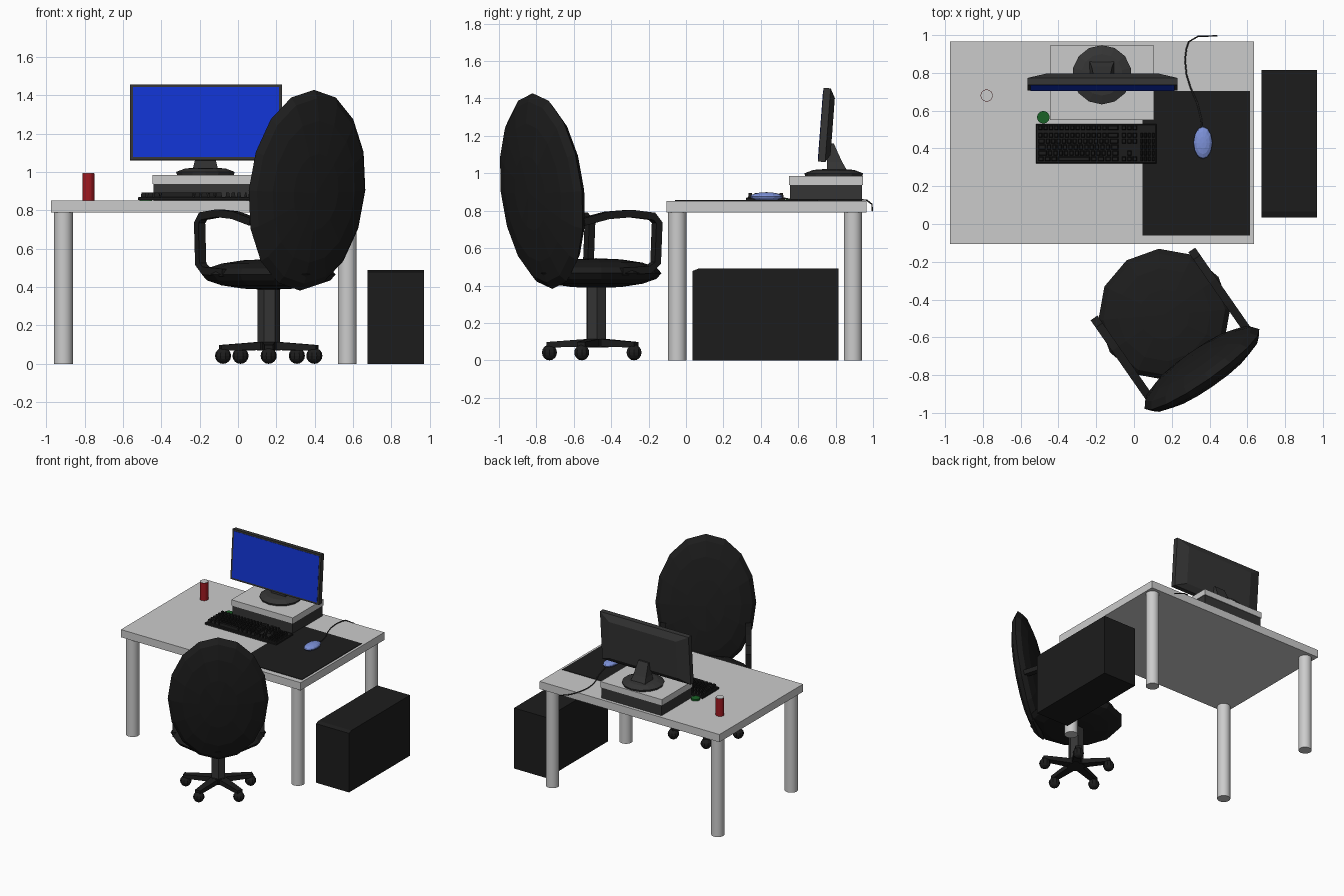
import bpy, bmesh
from math import sin, cos, pi, radians
from mathutils import Matrix, Vector

if "Cube" in bpy.data.objects:
    bpy.data.objects.remove(bpy.data.objects["Cube"])

T, I = Matrix.Translation, Matrix.Identity(4)


def mat(name, r, g, b):
    m = bpy.data.materials.new(name)
    m.diffuse_color = (r, g, b, 1)
    m.use_nodes = True
    m.node_tree.nodes["Principled BSDF"].inputs["Base Color"].default_value = m.diffuse_color
    return m


BLACK = mat("black", .012, .012, .012)
DARK = mat("dark_grey", .035, .035, .035)
BLUE = mat("screen_blue", .006, .035, .65)
PALE = mat("mouse_blue", .2, .28, .68)
RED = mat("can_red", .35, .01, .015)
GREEN = mat("coaster_green", .01, .12, .02)


def finish(bm, name, m=None, M=I):
    bmesh.ops.recalc_face_normals(bm, faces=bm.faces)
    me = bpy.data.meshes.new(name)
    bm.to_mesh(me)
    bm.free()
    me.transform(M)
    if m:
        me.materials.append(m)
    ob = bpy.data.objects.new(name, me)
    bpy.context.collection.objects.link(ob)
    return ob


def add_loft(bm, rings):
    """Bridge a stack of equal-sized rings and cap both ends."""
    vs = [[bm.verts.new(p) for p in r] for r in rings]
    n = len(vs[0])
    for a, b in zip(vs, vs[1:]):
        for i in range(n):
            bm.faces.new((a[i], a[(i + 1) % n], b[(i + 1) % n], b[i]))
    bm.faces.new(vs[0][::-1])
    bm.faces.new(vs[-1])


def loft(name, rings, m=None, M=I):
    bm = bmesh.new()
    add_loft(bm, rings)
    return finish(bm, name, m, M)


def rect(x0, x1, y0, y1, z):
    return [(x0, y0, z), (x1, y0, z), (x1, y1, z), (x0, y1, z)]


def box(name, x, y, z, m=None, M=I):
    return loft(name, [rect(*x, *y, z[0]), rect(*x, *y, z[1])], m, M)


def lathe(name, c, profile, n, m=None, M=I):
    return loft(name, [[(c[0] + r * cos(2 * pi * (i + .5) / n), c[1] + r * sin(2 * pi * (i + .5) / n), z)
                        for i in range(n)] for r, z in profile], m, M)


def ball(name, seg, rings, M, m):
    bm = bmesh.new()
    bmesh.ops.create_uvsphere(bm, u_segments=seg, v_segments=rings, radius=1)
    return finish(bm, name, m, M)


# Desk
box("desk_top", (-.975, .635), (-.105, .965), (.79, .852))
for x in (-.91, .57):
    for y in (-.047, .893):
        o = lathe("desk_leg", (x, y), [(.049, 0), (.049, .79)], 24)
        for p in o.data.polygons:
            p.use_smooth = abs(p.normal.z) < .5

# Computer tower with a sloped front top edge
loft("tower", [[(x, .035, 0), (x, .815, 0), (x, .815, .49), (x, .065, .49), (x, .035, .478)]
               for x in (.675, .97)], BLACK)

# Riser case under the monitor
box("riser_lower", (-.44, .1), (.555, .94), (.852, .94), DARK)
box("riser_upper", (-.445, .105), (.55, .945), (.938, .985))

# Monitor foot and neck
lathe("monitor_foot", (-.17, .79), [(.152, .985), (.157, 1.0), (.11, 1.018), (.06, 1.022)], 14, DARK)
loft("monitor_neck", [rect(-.235, -.105, .755, .86, 1.018),
                      rect(-.225, -.115, .755, .835, 1.06),
                      rect(-.215, -.125, .755, .79, 1.16)], DARK)

# Monitor panel, tilted back, with tapered rear housing
P = T((-.167, .706, 1.063)) @ Matrix.Rotation(radians(-4.3), 4, 'X')


def upright(hx, z0, z1, y):
    return [(-hx, y, z0), (hx, y, z0), (hx, y, z1), (-hx, y, z1)]


loft("monitor_case", [upright(.396, 0, .395, 0), upright(.396, 0, .395, .038),
                      upright(.3, .04, .345, .064)], DARK, P)
loft("monitor_screen", [upright(.381, .014, .381, -.002), upright(.381, .014, .381, .004)], BLUE, P)

# Keyboard: base plus tapered keys
loft("keyboard_base", [rect(-.52, .12, .32, .53, .853), rect(-.52, .12, .32, .53, .866),
                       rect(-.515, .115, .325, .525, .871)], BLACK)
bm = bmesh.new()


def key(x0, x1, row):
    y = .332 + row * .0315 + (.008 if row == 5 else 0)
    x0, x1 = x0 + .003, x1 - .003
    add_loft(bm, [rect(x0, x1, y, y + .025, .869),
                  rect(x0 + .004, x1 - .004, y + .003, y + .021, .894)])


for row in range(6):
    if row == 0:
        cuts = [-.51, -.475, -.44, -.405, -.23, -.195, -.155, -.12, -.08]
    else:
        first = -.51 + (.028, .052, .046, .04, .028, .028)[row]
        cuts = [-.51] + [first + i * .0283 for i in range(13)] + [-.08]
    for a, b in zip(cuts, cuts[1:]):
        key(a, b, row)
    for i in range(3):
        if row in (0, 3, 4, 5) or (row == 1 and i == 1):
            key(-.068 + i * .029, -.039 + i * .029, row)
    if row < 5:
        for i in range(4):
            key(.03 + i * .0205, .0505 + i * .0205, row)
finish(bm, "keyboard_keys", BLACK)

# Mouse pad, mouse and cord
box("mouse_pad", (.045, .615), (-.06, .705), (.85, .856), BLACK)
ball("mouse", 12, 8, T((.365, .43, .875)) @ Matrix.Diagonal((.05, .086, .024, 1)), PALE)
cu = bpy.data.curves.new("mouse_cord", 'CURVE')
cu.dimensions = '3D'
cu.bevel_depth = .004
cu.bevel_resolution = 1
cu.use_fill_caps = True
path = [(.362, .5, .872), (.355, .56, .86), (.335, .64, .859), (.3, .72, .859), (.278, .79, .859),
        (.27, .87, .859), (.278, .93, .859), (.29, .965, .857), (.34, .994, .835), (.44, .996, .8)]
sp = cu.splines.new('POLY')
sp.points.add(len(path) - 1)
for p, q in zip(sp.points, path):
    p.co = (*q, 1)
cu.materials.append(DARK)
bpy.context.collection.objects.link(bpy.data.objects.new("mouse_cord", cu))

# Drink can and small disc
lathe("can", (-.78, .68), [(.032, .852), (.032, .993)], 20, RED)
lathe("can_lid", (-.78, .68), [(.03, .99), (.03, .996)], 20)
lathe("green_disc", (-.48, .565), [(.033, .852), (.033, .866)], 20, GREEN)

# Chair: local frame with +y facing forward, turned towards the desk
C = T((.16, -.48, 0)) @ Matrix.Rotation(radians(34.8), 4, 'Z')
ball("seat", 12, 8, C @ T((0, 0, .466)) @ Matrix.Diagonal((.35, .35, .08, 1)), BLACK)
ball("backrest", 16, 8, C @ T((0, -.35, .905)) @ Matrix.Rotation(radians(7), 4, 'X')
     @ Matrix.Diagonal((.37, .09, .527, 1)) @ Matrix.Rotation(pi / 2, 4, 'X'), BLACK)
lathe("chair_column", (0, 0), [(.058, .1), (.058, .41)], 6, DARK, C)
lathe("chair_hub", (0, 0), [(.065, .07), (.065, .115)], 10, BLACK, C)

# Armrests: square bar swept up from the seat and back to the backrest
side = [Vector(p) for p in ((-.06, .475), (.12, .485), (.168, .52), (.178, .735), (.145, .77),
                            (0, .785), (-.15, .775), (-.31, .74))]
for s in (-1, 1):
    rings = []
    for i, p in enumerate(side):
        a, b = side[max(i - 1, 0)], side[min(i + 1, len(side) - 1)]
        t = (b - a).normalized()
        n = Vector((-t.y, t.x)) * .02
        x = s * .315
        rings.append([(x - .022, p.x + n.x, p.y + n.y), (x + .022, p.x + n.x, p.y + n.y),
                      (x + .022, p.x - n.x, p.y - n.y), (x - .022, p.x - n.x, p.y - n.y)])
    loft("armrest", rings, BLACK, C)

# Five-star base with ball casters
for k in range(5):
    M = T((.16, -.48, 0)) @ Matrix.Rotation(radians(-90 + 72 * k), 4, 'Z')
    loft("base_spoke", [[(x, -w, z0), (x, w, z0), (x, w, z1), (x, -w, z1)]
                        for x, w, z0, z1 in ((0, .035, .075, .118), (.265, .022, .068, .098))], BLACK, M)
    ball("caster", 10, 8, M @ T((.25, 0, .042)) @ Matrix.Scale(.042, 4), BLACK)
